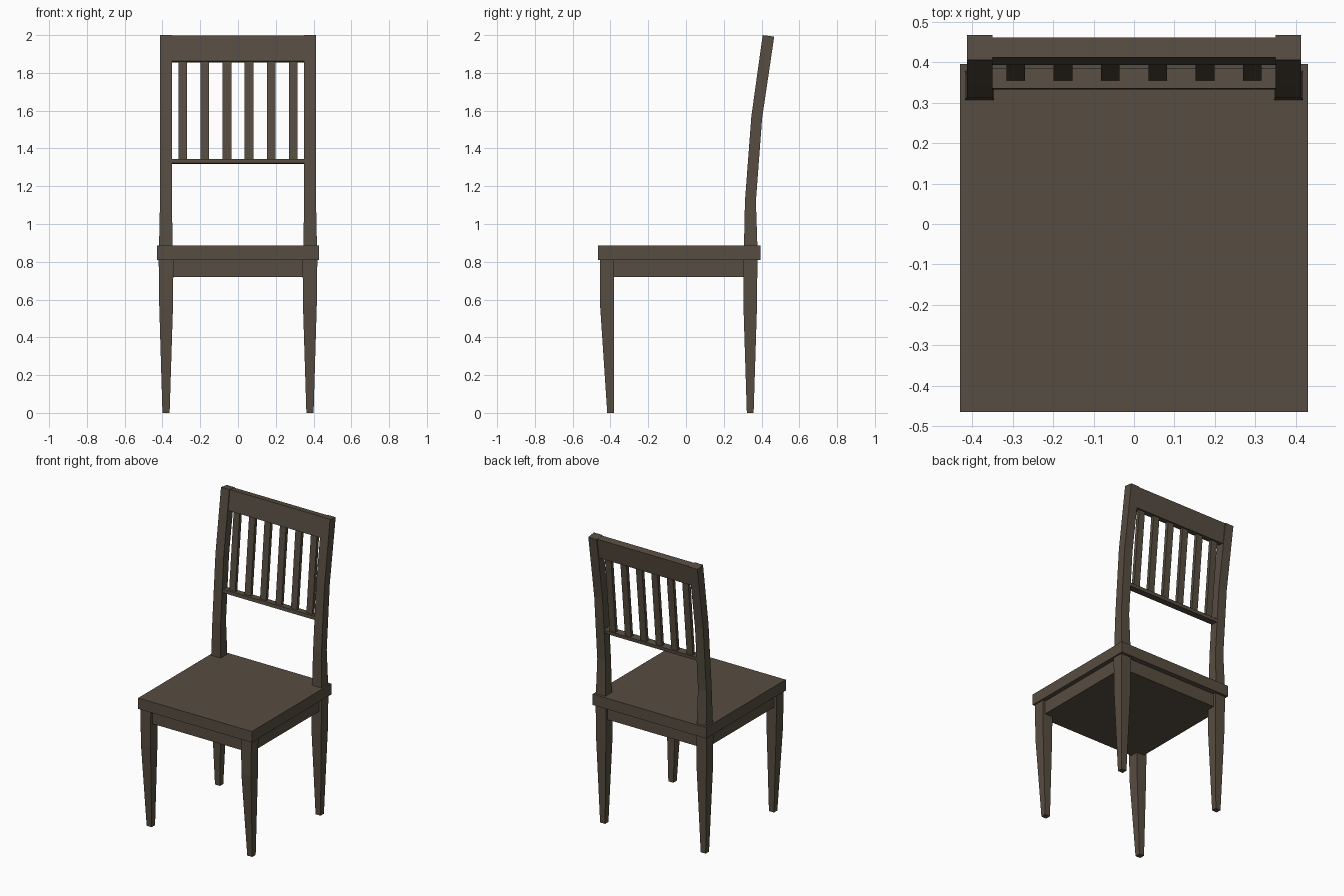
import bpy, bmesh

wood = bpy.data.materials.new("dark_wood")
wood.diffuse_color = (0.095, 0.075, 0.053, 1)


def loft(name, sections, mirror=False):
    """Four-sided bar through sections (x0, x1, y_front, y_back, z_front, z_back)."""
    bm = bmesh.new()
    rings = []
    for x0, x1, yf, yb, zf, zb in sections:
        corners = [(x0, yf, zf), (x1, yf, zf), (x1, yb, zb), (x0, yb, zb)]
        rings.append([bm.verts.new(c) for c in corners])
    for a, b in zip(rings, rings[1:]):
        for i in range(4):
            j = (i + 1) % 4
            bm.faces.new((a[i], a[j], b[j], b[i]))
    bm.faces.new(rings[0][::-1])
    bm.faces.new(rings[-1])
    bmesh.ops.recalc_face_normals(bm, faces=bm.faces)
    mesh = bpy.data.meshes.new(name)
    bm.to_mesh(mesh)
    bm.free()
    mesh.materials.append(wood)
    obj = bpy.data.objects.new(name, mesh)
    bpy.context.collection.objects.link(obj)
    if mirror:
        obj.modifiers.new("mirror_x", 'MIRROR').use_mirror_merge = False
    return obj


def box(name, x0, x1, y0, y1, z0, z1):
    return loft(name, [(x0, x1, y0, y1, z0, z0), (x0, x1, y0, y1, z1, z1)])


# Seat slab and the apron below it
box("seat", -0.43, 0.43, -0.465, 0.395, 0.81, 0.885)
box("apron", -0.40, 0.40, -0.435, 0.36, 0.72, 0.81)

# Front legs: straight inner side, tapered below the knee
loft("front_legs", [
    (0.362, 0.40, -0.417, -0.38, 0, 0),
    (0.344, 0.417, -0.455, -0.38, 0.57, 0.57),
    (0.342, 0.42, -0.455, -0.38, 0.81, 0.81),
], mirror=True)

# Back legs running up into the bent back posts
loft("back_legs_and_posts", [
    (0.362, 0.40, 0.322, 0.358, 0, 0),
    (0.344, 0.417, 0.304, 0.376, 0.57, 0.57),
    (0.342, 0.42, 0.304, 0.378, 0.81, 0.81),
    (0.346, 0.418, 0.307, 0.378, 0.885, 0.885),
    (0.35, 0.413, 0.312, 0.37, 1.12, 1.12),
    (0.35, 0.413, 0.346, 0.403, 1.57, 1.56),
    (0.35, 0.413, 0.406, 0.467, 2.0, 1.992),
], mirror=True)

# Back rails between the posts
loft("top_rail", [
    (-0.355, 0.355, 0.393, 0.441, 1.862, 1.855),
    (-0.355, 0.355, 0.412, 0.461, 1.998, 1.992),
])
loft("lower_rail", [
    (-0.355, 0.355, 0.333, 0.383, 1.322, 1.318),
    (-0.355, 0.355, 0.335, 0.385, 1.345, 1.341),
])

# Six leaning slats
for i in range(6):
    x = -0.2925 + 0.117 * i
    loft(f"back_slat_{i + 1}", [
        (x - 0.023, x + 0.023, 0.354, 0.376, 1.335, 1.335),
        (x - 0.023, x + 0.023, 0.404, 0.428, 1.87, 1.87),
    ])
